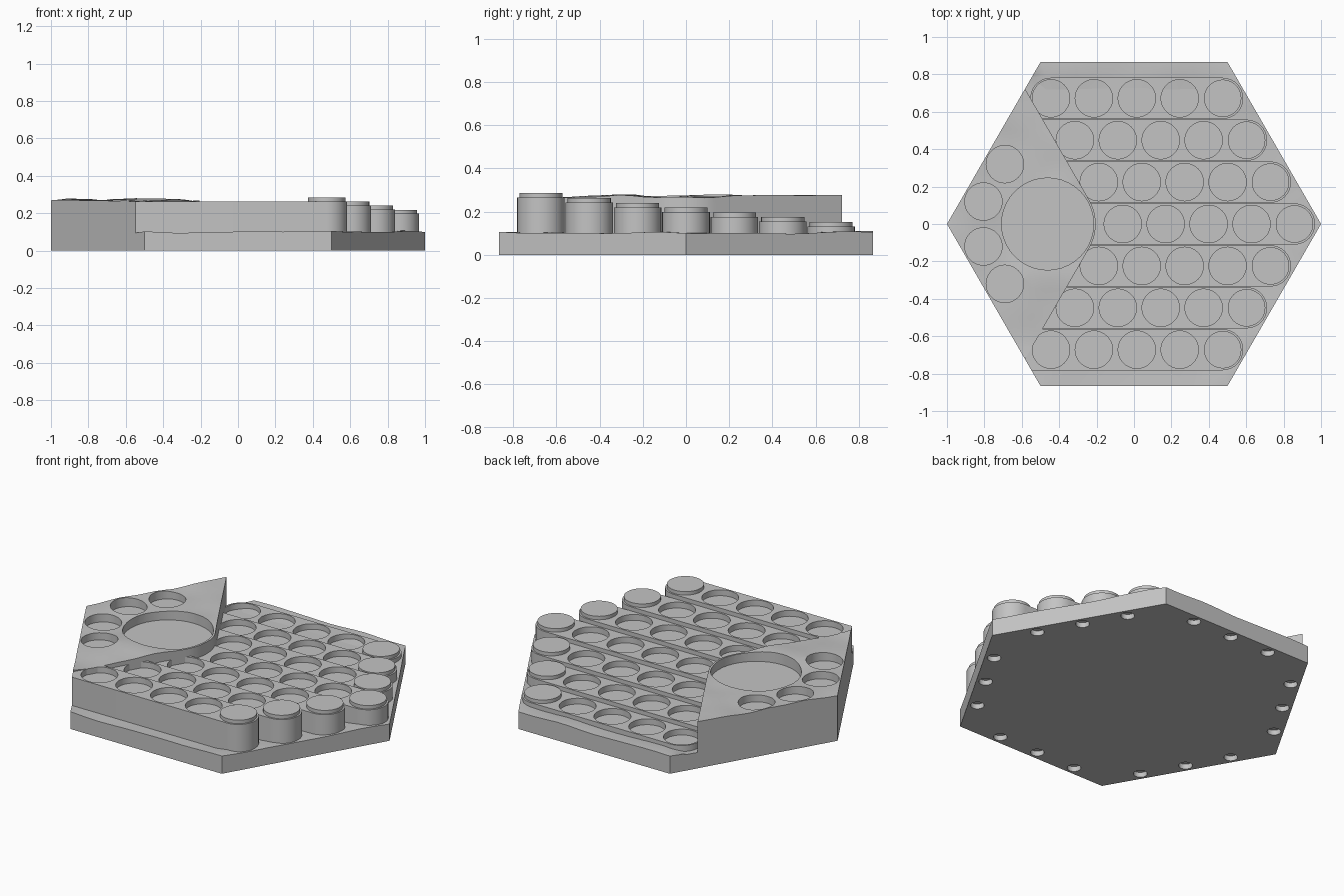
import bpy, bmesh, math
from mathutils import Vector, noise

cube = bpy.data.objects.get("Cube")
if cube:
    bpy.data.objects.remove(cube, do_unlink=True)

grey = bpy.data.materials.new("stone grey")
grey.use_nodes = True
grey.diffuse_color = (0.55, 0.55, 0.55, 1)
grey.node_tree.nodes["Principled BSDF"].inputs["Base Color"].default_value = (0.55, 0.55, 0.55, 1)

SLOPE = math.tan(math.radians(30))
APOTHEM = math.cos(math.radians(30))
RIM = 0.257                      # rounded nose of the raised corner
WELL = (-0.462, 0)               # centre of the large well
BAR = 0.11                       # half width of a track
FLOOR = 0.095


def arc(center, radius, start, end, steps=16):
    angles = [math.radians(start + (end - start) * i / steps) for i in range(steps + 1)]
    return [(center[0] + radius * math.cos(a), center[1] + radius * math.sin(a)) for a in angles]


def wall_x(y):
    """Slanted wall where the tracks meet the raised corner."""
    return WELL[0] + RIM / APOTHEM - abs(y) * SLOPE


def prism(bm, outline, low, high):
    bottom = [bm.verts.new((x, y, low)) for x, y in outline]
    top = [bm.verts.new((x, y, high)) for x, y in outline]
    bm.faces.new(bottom[::-1])
    bm.faces.new(top)
    n = len(outline)
    for i in range(n):
        j = (i + 1) % n
        bm.faces.new((bottom[i], bottom[j], top[j], top[i]))


def roughen(bm, high, step, height_at):
    """Slice the solid into a grid, then move its top surface."""
    count = int(1 / step)
    for axis in (Vector((1, 0, 0)), Vector((0, 1, 0))):
        for i in range(-count, count + 1):
            geom = bm.verts[:] + bm.edges[:] + bm.faces[:]
            bmesh.ops.bisect_plane(bm, geom=geom, dist=1e-5,
                                   plane_co=axis * (i * step + 0.003), plane_no=axis)
    for v in bm.verts:
        if v.co.z > high - 1e-4:
            v.co.z = height_at(v.co.x, v.co.y)
    bmesh.ops.triangulate(bm, faces=[f for f in bm.faces if f.normal.z > 0.5])


def finish(bm, name):
    bmesh.ops.recalc_face_normals(bm, faces=bm.faces[:])
    mesh = bpy.data.meshes.new(name)
    bm.to_mesh(mesh)
    bm.free()
    mesh.materials.append(grey)
    obj = bpy.data.objects.new(name, mesh)
    bpy.context.collection.objects.link(obj)
    return obj


def cut_holes(obj, holes):
    """Cut round pockets given as (centre, radius, low, high)."""
    bm = bmesh.new()
    for center, radius, low, high in holes:
        prism(bm, arc(center, radius, 0, 360, 40)[:-1], low, high)
    cutter = finish(bm, "pocket_cutter")
    cutter.hide_render = True
    mod = obj.modifiers.new("pockets", 'BOOLEAN')
    mod.operation = 'DIFFERENCE'
    mod.solver = 'EXACT'
    mod.object = cutter
    select(obj)
    bpy.ops.object.modifier_apply(modifier=mod.name)
    bpy.data.objects.remove(cutter, do_unlink=True)


def select(obj):
    bpy.ops.object.select_all(action='DESELECT')
    obj.select_set(True)
    bpy.context.view_layer.objects.active = obj


def smooth(obj):
    select(obj)
    bpy.ops.object.shade_smooth_by_angle(angle=math.radians(30))


# Hexagonal base with a gently uneven rim
def base_height(x, y):
    edge = max(abs(y), x * APOTHEM + abs(y) / 2)
    if edge < 0.79:
        return FLOOR
    return 0.103 + 0.012 * noise.noise(Vector((x * 4, y * 4, 0.3)))


bm = bmesh.new()
prism(bm, arc((0, 0), 1, 0, 300, 5), 0, FLOOR)
bm.normal_update()
roughen(bm, FLOOR, 0.079, base_height)
base = finish(bm, "hex_base")

# Three magnet sockets under each side
sockets = []
for side in range(6):
    a = math.radians(30 + 60 * side)
    for along in (-0.26, 0, 0.26):
        r = APOTHEM - 0.052
        center = (r * math.cos(a) - along * math.sin(a), r * math.sin(a) + along * math.cos(a))
        sockets.append((center, 0.037, -0.05, 0.03))
cut_holes(base, sockets)
smooth(base)

# Raised corner with one large well and four small ones
tip_y = (1 + wall_x(0)) / 2 / SLOPE
tip_x = wall_x(tip_y)
bm = bmesh.new()
prism(bm, [(-1, 0), (tip_x, -tip_y)] + arc(WELL, RIM, -30, 30) + [(tip_x, tip_y)], FLOOR, 0.265)
bm.normal_update()
roughen(bm, 0.265, 0.05,
        lambda x, y: 0.272 + 0.013 * noise.noise(Vector((x * 5, y * 5, 1.7))))
corner = finish(bm, "raised_corner")
wells = [(WELL, 0.246, 0.215, 0.4)]
for s in (-1, 1):
    wells += [((-0.69, s * 0.32), 0.1, 0.225, 0.4), ((-0.805, s * 0.12), 0.1, 0.225, 0.4)]
cut_holes(corner, wells)
smooth(corner)

# Seven stepped tracks, each with four pockets and a raised end disc
for row in range(-3, 4):
    y = row * 0.224
    top = 0.1975 - row * 0.0222
    first = -0.06 - abs(row) * 0.128
    centers = [(first + i * 0.2295, y) for i in range(5)]
    lo, hi = y - BAR, y + BAR
    outline = arc(centers[4], BAR, -90, 90)
    if row == 3:
        outline += arc(centers[0], BAR, 90, 180) + [(wall_x(lo), lo)]
    elif row == -3:
        outline += [(wall_x(hi), hi), (tip_x, -tip_y), (-1 - lo * SLOPE, lo)]
    elif row == 0:
        outline += arc(WELL, RIM - 0.004, 25.5, -25.5, 8)
    else:
        outline += [(wall_x(hi), hi), (wall_x(lo), lo)]
    bm = bmesh.new()
    prism(bm, outline, FLOOR - 0.005, top)
    track = finish(bm, f"track_{row + 4}")
    cut_holes(track, [(c, 0.1, top - 0.035, 0.4) for c in centers[:4]])
    smooth(track)

    bm = bmesh.new()
    prism(bm, arc(centers[4], 0.1, 0, 360, 40)[:-1], top - 0.01, top + 0.021)
    smooth(finish(bm, f"end_disc_{row + 4}"))
